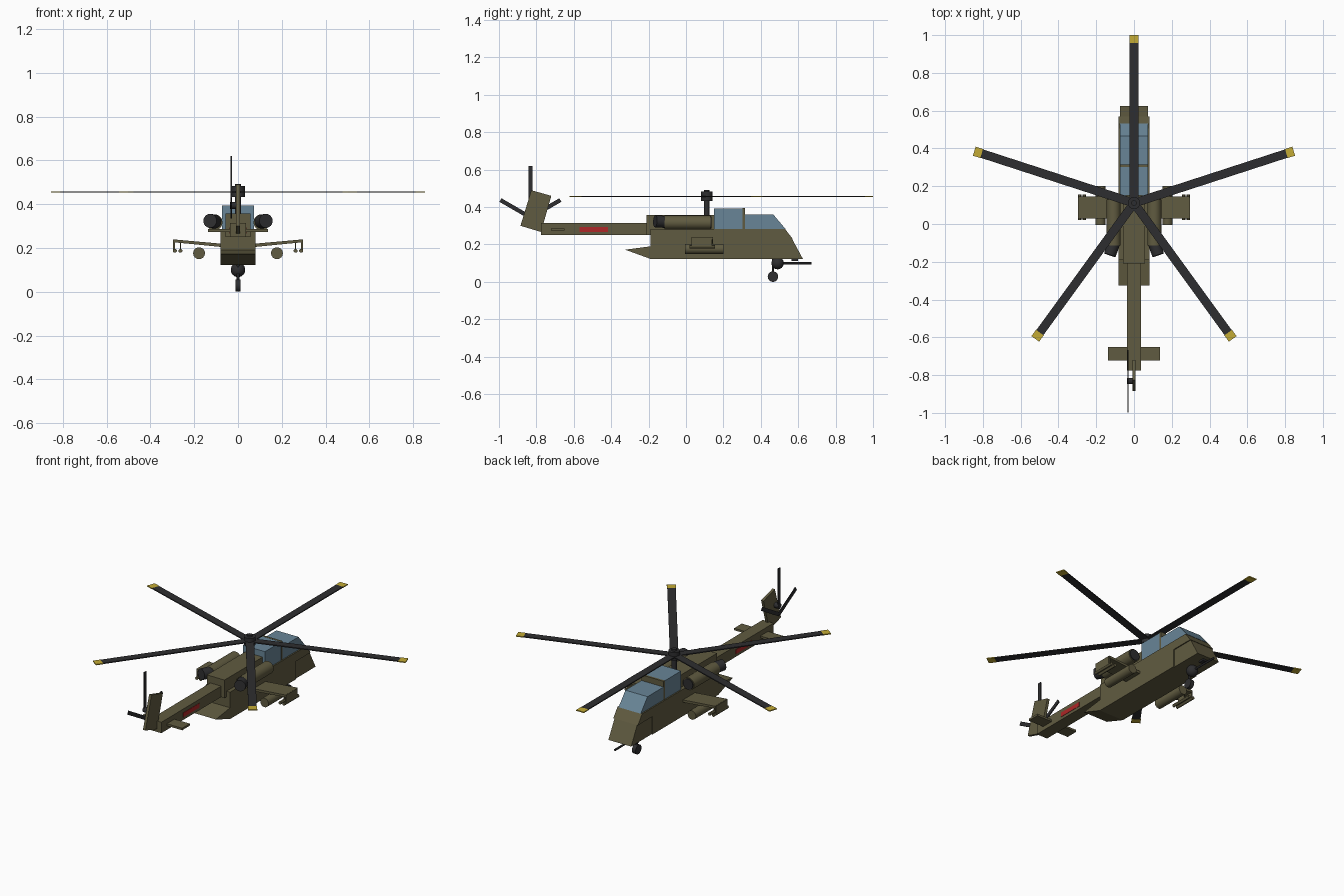
import bpy, bmesh, math
from mathutils import Vector

if "Cube" in bpy.data.objects:
    bpy.data.objects.remove(bpy.data.objects["Cube"])


def material(name, r, g, b):
    m = bpy.data.materials.new(name)
    m.use_nodes = True
    m.diffuse_color = (r, g, b, 1)
    node = next(n for n in m.node_tree.nodes if n.type == "BSDF_PRINCIPLED")
    node.inputs["Base Color"].default_value = (r, g, b, 1)
    node.inputs["Roughness"].default_value = 0.7
    return m


OLIVE = material("olive", 0.118, 0.105, 0.052)
DARK = material("charcoal", 0.027, 0.027, 0.029)
GLASS = material("blue glass", 0.14, 0.235, 0.31)
YELLOW = material("yellow", 0.55, 0.41, 0.035)
RED = material("red", 0.42, 0.02, 0.02)


def finish(bm, name, mat, smooth=False):
    bmesh.ops.recalc_face_normals(bm, faces=bm.faces)
    mesh = bpy.data.meshes.new(name)
    bm.to_mesh(mesh)
    bm.free()
    mesh.materials.append(mat)
    ob = bpy.data.objects.new(name, mesh)
    bpy.context.collection.objects.link(ob)
    if smooth:
        bpy.ops.object.select_all(action="DESELECT")
        ob.select_set(True)
        bpy.context.view_layer.objects.active = ob
        bpy.ops.object.shade_smooth_by_angle()
    return ob


def plate(name, mat, profile, x0, x1):
    """Extrude a side profile of (y, z) points from x0 to x1."""
    bm = bmesh.new()
    face = bm.faces.new([bm.verts.new((x0, y, z)) for y, z in profile])
    out = bmesh.ops.extrude_face_region(bm, geom=[face])["geom"]
    bmesh.ops.translate(bm, vec=(x1 - x0, 0, 0),
                        verts=[v for v in out if isinstance(v, bmesh.types.BMVert)])
    return finish(bm, name, mat)


def box(name, mat, x0, x1, y0, y1, z0, z1):
    return plate(name, mat, [(y0, z0), (y1, z0), (y1, z1), (y0, z1)], x0, x1)


def rod(name, mat, a, b, r, r2=None, segments=24):
    """Cylinder or cone from point a to point b."""
    a, b = Vector(a), Vector(b)
    bm = bmesh.new()
    bmesh.ops.create_cone(bm, cap_ends=True, segments=segments, radius1=r,
                          radius2=r if r2 is None else r2, depth=(b - a).length)
    bm.transform((b - a).to_track_quat("Z", "Y").to_matrix().to_4x4())
    bmesh.ops.translate(bm, vec=(a + b) / 2, verts=bm.verts)
    return finish(bm, name, mat, True)


def ball(name, mat, centre, r):
    bm = bmesh.new()
    bmesh.ops.create_uvsphere(bm, u_segments=20, v_segments=12, radius=r)
    bmesh.ops.translate(bm, vec=centre, verts=bm.verts)
    return finish(bm, name, mat, True)


# Fuselage, chin and rear ramp
plate("fuselage", OLIVE, [(-.19, .123), (.43, .123), (.43, .23), (.57, .23),
                          (.53, .283), (-.19, .283)], -.081, .081)
plate("nose", OLIVE, [(.43, .123), (.625, .123), (.567, .23), (.43, .23)], -.075, .075)
plate("rear_ramp", OLIVE, [(-.325, .172), (-.19, .123), (-.19, .19)], -.081, .081)
box("engine_deck", OLIVE, -.058, .058, -.21, .15, .25, .357)

# Canopy in two steps with a frame between
box("rear_canopy", GLASS, -.073, .073, .15, .305, .283, .393)
plate("front_canopy", GLASS, [(.315, .283), (.532, .283), (.467, .36), (.315, .36)], -.073, .073)
box("canopy_frame", OLIVE, -.074, .074, .303, .316, .283, .394)

# Tail boom, stabilizer and fin
box("tail_boom", OLIVE, -.036, .036, -.775, -.19, .25, .315)
box("stabilizer", OLIVE, -.137, .137, -.722, -.65, .274, .286)
plate("tail_fin", OLIVE, [(-.885, .3), (-.775, .267), (-.72, .46), (-.827, .49)], -.008, .008)

# Parts on both sides
for side, s in (("left", 1), ("right", -1)):
    box(side + "_boom_stripe", RED, s * .035, s * .038, -.57, -.416, .267, .293)

    # Engine with intake and flared-out exhaust
    rod(side + "_engine", OLIVE, (s * .108, -.115, .317), (s * .108, .13, .317), .037)
    rod(side + "_intake", DARK, (s * .108, .12, .317), (s * .108, .136, .317), .032)
    rod(side + "_exhaust", DARK, (s * .105, -.1, .32), (s * .128, -.165, .324), .032)

    # Stub wing rising towards the tip
    bm = bmesh.new()
    section = [(.07, .204), (.293, .226), (.293, .239), (.07, .219)]
    face = bm.faces.new([bm.verts.new((s * x, .03, z)) for x, z in section])
    out = bmesh.ops.extrude_face_region(bm, geom=[face])["geom"]
    bmesh.ops.translate(bm, vec=(0, .115, 0),
                        verts=[v for v in out if isinstance(v, bmesh.types.BMVert)])
    finish(bm, side + "_wing", OLIVE)

    # Rocket pod, launcher pylon and tubes
    rod(side + "_rocket_pod", OLIVE, (s * .178, -.005, .176), (s * .178, .2, .176), .027)
    box(side + "_tip_pylon", OLIVE, s * .288, s * .296, .03, .14, .188, .238)
    box(side + "_inner_pylon", OLIVE, s * .26, s * .266, .06, .11, .19, .228)
    for n, x in enumerate((.263, .288)):
        rod(f"{side}_missile_{n + 1}", OLIVE, (s * x, .02, .187), (s * x, .155, .187), .009, segments=12)

# Main rotor
ROTOR = Vector((0, .111, .456))
rod("rotor_mast", DARK, (0, .111, .35), (0, .111, .492), .014)
rod("rotor_hub", DARK, (0, .111, .433), (0, .111, .482), .032)
for i in range(5):
    angle = math.radians(72 * i)
    for part, mat, y0, y1, w in (("blade", DARK, 0, .848, .023), ("blade_tip", YELLOW, .846, .889, .025)):
        ob = box(f"{part}_{i + 1}", mat, -w, w, y0, y1, -.003, .003)
        ob.location = ROTOR
        ob.rotation_euler.z = angle

# Tail rotor: one upright blade and two swept up from below
rod("tail_rotor_hub", DARK, (0, -.832, .395), (-.037, -.832, .395), .016)
for i, (start, length, tilt) in enumerate(((.385, .235, 0), (.345, .185, 60), (.345, .185, -60))):
    ob = box(f"tail_rotor_blade_{i + 1}", DARK, -.003, .003, -.011, .011, 0, length)
    ob.location = (-.031, -.832, start)
    ob.rotation_euler.x = math.radians(tilt)

# Chin gun, sensor and nose wheel
ball("gun_turret", DARK, (0, .49, .1), .033)
rod("gun_barrel", DARK, (0, .5, .1), (0, .672, .1), .006, segments=12)
box("chin_sensor", DARK, -.015, .015, .565, .6, .113, .125)
rod("wheel_strut", DARK, (0, .465, .03), (0, .465, .13), .006, segments=12)
rod("nose_wheel", DARK, (-.012, .465, .028), (.012, .465, .028), .028)
